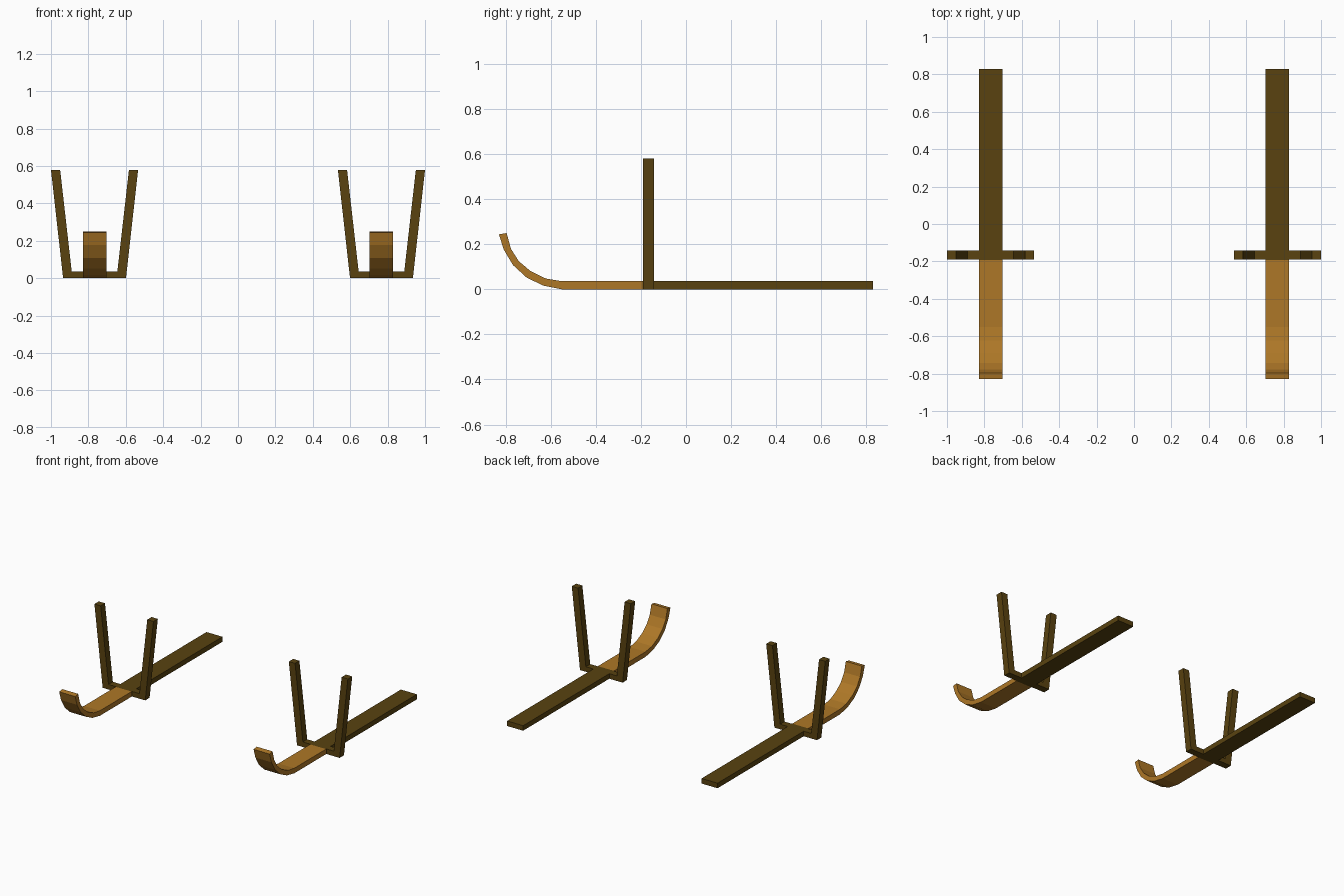
import bpy, bmesh

if "Cube" in bpy.data.objects:
    bpy.data.objects.remove(bpy.data.objects["Cube"])


def material(name, rgb):
    m = bpy.data.materials.new(name)
    m.diffuse_color = (*rgb, 1)
    m.use_nodes = True
    m.node_tree.nodes["Principled BSDF"].inputs["Base Color"].default_value = m.diffuse_color
    return m


LIGHT = material("light wood", (0.42, 0.185, 0.020))
DARK = material("dark wood", (0.10, 0.055, 0.005))


def prism(name, outline, place, lo, hi, mat):
    """Extrude a 2D outline between lo and hi; place maps (a, b, depth) to xyz."""
    bm = bmesh.new()
    rings = [[bm.verts.new(place(a, b, d)) for a, b in outline] for d in (lo, hi)]
    n = len(outline)
    for i in range(n):
        j = (i + 1) % n
        bm.faces.new((rings[0][i], rings[0][j], rings[1][j], rings[1][i]))
    for r in rings:
        bm.faces.new(r)
    bmesh.ops.triangulate(bm, faces=[f for f in bm.faces if len(f.verts) > 4])
    bmesh.ops.recalc_face_normals(bm, faces=bm.faces)
    me = bpy.data.meshes.new(name)
    bm.to_mesh(me)
    bm.free()
    me.materials.append(mat)
    ob = bpy.data.objects.new(name, me)
    bpy.context.collection.objects.link(ob)
    return ob


# Side outlines (y, z) of the runner
SEAM = -0.193
under = [(SEAM, 0), (-0.55, 0), (-0.635, 0.017), (-0.708, 0.053),
         (-0.768, 0.108), (-0.809, 0.177), (-0.83, 0.244)]
upper = [(-0.796, 0.25), (-0.777, 0.18), (-0.742, 0.125), (-0.69, 0.081),
         (-0.622, 0.048), (-0.55, 0.036), (SEAM, 0.036)]
tail = [(SEAM, 0), (0.83, 0), (0.83, 0.036), (SEAM, 0.036)]

# U-shaped bracket outline (x, z), mirrored about its own centre
half = [(0.168, 0), (0.233, 0.58), (0.184, 0.58), (0.122, 0.036)]
bracket = half + [(-x, z) for x, z in reversed(half)]

for side, cx in (("left", -0.767), ("right", 0.767)):
    def across(a, b, d):
        return (cx + d, a, b)

    def along(a, b, d):
        return (cx + a, d, b)

    prism(side + "_runner_tip", under + upper, across, -0.063, 0.063, LIGHT)
    prism(side + "_runner_tail", tail, across, -0.063, 0.063, DARK)
    prism(side + "_bracket", bracket, along, -0.19, -0.141, DARK)
